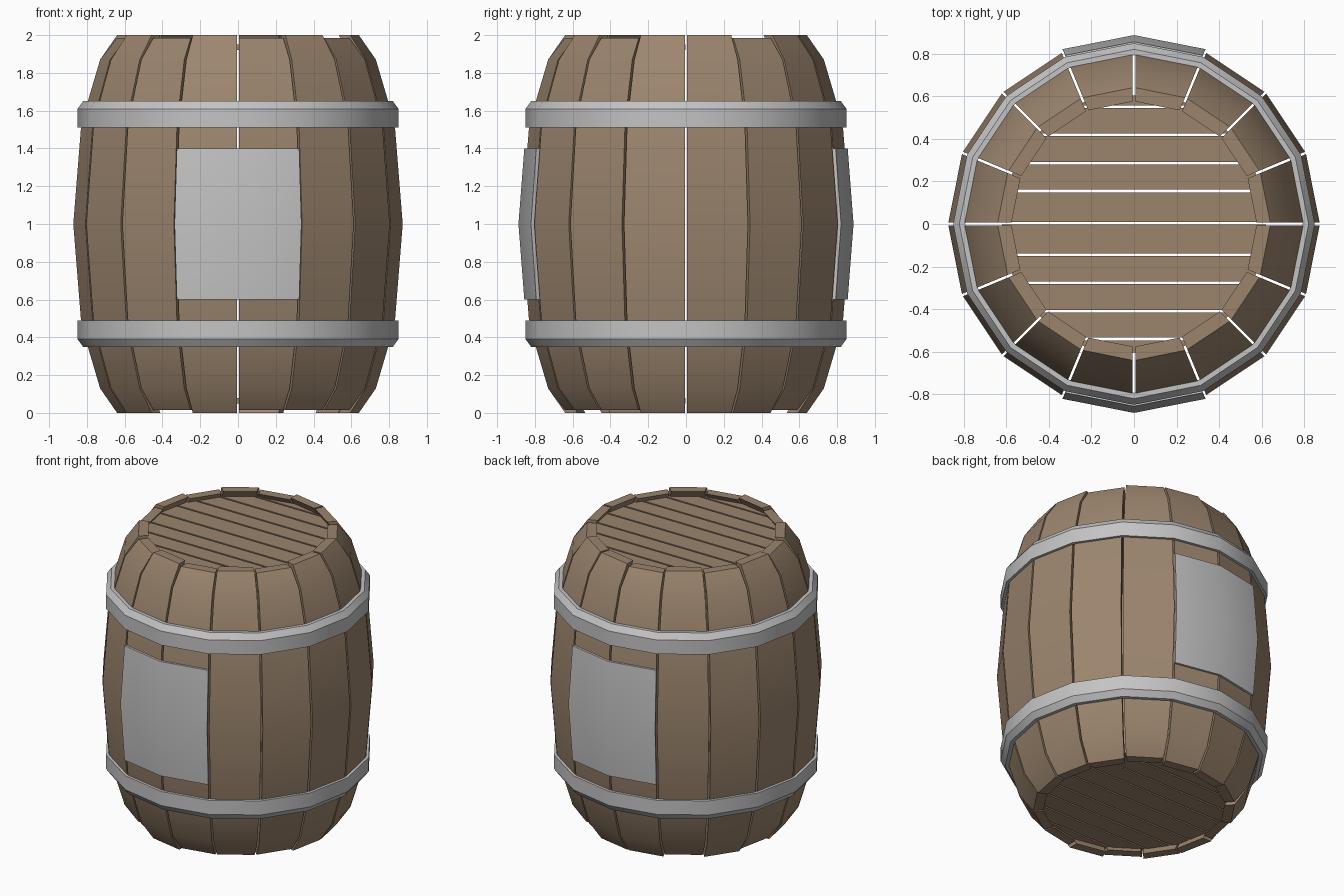
import bpy, bmesh, math, random

if "Cube" in bpy.data.objects:
    bpy.data.objects.remove(bpy.data.objects["Cube"])

random.seed(4)
SIDES = 16
STEP = 2 * math.pi / SIDES


def material(name, rgb):
    m = bpy.data.materials.new(name)
    m.diffuse_color = (*rgb, 1)
    m.use_nodes = True
    m.node_tree.nodes["Principled BSDF"].inputs["Base Color"].default_value = m.diffuse_color
    return m


WOOD = material("brown_wood", (0.33, 0.235, 0.155))
METAL = material("grey_metal", (0.55, 0.55, 0.55))


def finish(bm, name, mat, smooth=True):
    bmesh.ops.recalc_face_normals(bm, faces=bm.faces)
    me = bpy.data.meshes.new(name)
    bm.to_mesh(me)
    bm.free()
    ob = bpy.data.objects.new(name, me)
    bpy.context.collection.objects.link(ob)
    me.materials.append(mat)
    if smooth:
        bpy.ops.object.select_all(action='DESELECT')
        ob.select_set(True)
        bpy.context.view_layer.objects.active = ob
        bpy.ops.object.shade_smooth_by_angle(angle=math.radians(30))
    return ob


def mirrored(half):
    """Mirror a lower half profile about z = 1."""
    return half + [(r, 2 - z) for r, z in reversed(half[:-1])]


OUTER = mirrored([(0.64, 0), (0.73, 0.13), (0.795, 0.35), (0.832, 0.5), (0.872, 1)])
INNER = mirrored([(0.575, 0), (0.667, 0.15), (0.735, 0.36), (0.772, 0.5), (0.812, 1)])


def sweep(bm, outer, inner, angles, gap=0.0, closed=False):
    """Sweep an outer + inner (r, z) skin around z through the given angles."""
    loop = outer + inner[::-1]
    n = len(loop)
    rows = []
    for i, a in enumerate(angles):
        s = 0 if closed else (gap if i == 0 else -gap if i == len(angles) - 1 else 0)
        rows.append([bm.verts.new((r * math.cos(a) - s * math.sin(a),
                                   r * math.sin(a) + s * math.cos(a), z)) for r, z in loop])
    pairs = list(zip(rows, rows[1:])) + ([(rows[-1], rows[0])] if closed else [])
    for p, q in pairs:
        for j in range(n):
            k = (j + 1) % n
            bm.faces.new((p[j], p[k], q[k], q[j]))
    if not closed:
        m = len(outer)
        for row in (rows[0], rows[-1]):
            for j in range(m - 1):
                bm.faces.new((row[j], row[j + 1], row[n - 2 - j], row[n - 1 - j]))


# Staves: separate curved boards with slightly uneven ends
bm = bmesh.new()
for i in range(SIDES):
    low, high = random.choice((0, 0.015)), random.choice((0, 0.015))
    if i == 0:
        low = high = 0

    def trim(profile):
        p = list(profile)
        p[0] = (p[0][0], low)
        p[-1] = (p[-1][0], 2 - high)
        return p
    sweep(bm, trim(OUTER), trim(INNER), [i * STEP, (i + 1) * STEP], 0.006)
finish(bm, "staves", WOOD)

# Heads: planks running along x, clipped to the round opening
EDGES = [-0.61, -0.54, -0.41, -0.275, -0.145, 0.003, 0.155, 0.285, 0.42, 0.55, 0.61]
for name, z0 in (("bottom_head", 0.05), ("top_head", 1.92)):
    bm = bmesh.new()
    for a, b in zip(EDGES, EDGES[1:]):
        a, b = a + 0.006, b - 0.006
        outline = []
        for y in (a, (a + b) / 2, b):
            outline.append((math.sqrt(0.62 ** 2 - y * y), y))
        outline += [(-x, y) for x, y in reversed(outline)]
        face = bm.faces.new([bm.verts.new((x, y, z0)) for x, y in outline])
        top = bmesh.ops.extrude_face_region(bm, geom=[face])["geom"]
        bmesh.ops.translate(bm, vec=(0, 0, 0.03),
                            verts=[v for v in top if isinstance(v, bmesh.types.BMVert)])
        if not face.is_valid:
            bm.faces.new([v for v in face.verts])
    finish(bm, name, WOOD, smooth=False)

# Hoops: two metal bands, tapered toward the barrel ends
ring = [i * STEP for i in range(SIDES)]
for name, flip in (("lower_hoop", False), ("upper_hoop", True)):
    out = [(0.82, 0.35), (0.849, 0.39), (0.849, 0.488)]
    inn = [(0.793, 0.35), (0.80, 0.39), (0.822, 0.488)]
    if flip:
        out = [(r, 2 - z) for r, z in out]
        inn = [(r, 2 - z) for r, z in inn]
    bm = bmesh.new()
    sweep(bm, out, inn, ring, closed=True)
    finish(bm, name, METAL)

# Plates: bent metal sheets over two staves at front and back
for name, mid in (("front_plate", -math.pi / 2), ("back_plate", math.pi / 2)):
    bm = bmesh.new()
    sweep(bm, [(0.856, 0.6), (0.887, 1), (0.856, 1.4)],
          [(0.838, 0.6), (0.870, 1), (0.838, 1.4)],
          [mid - STEP, mid, mid + STEP], 0.004)
    finish(bm, name, METAL)
